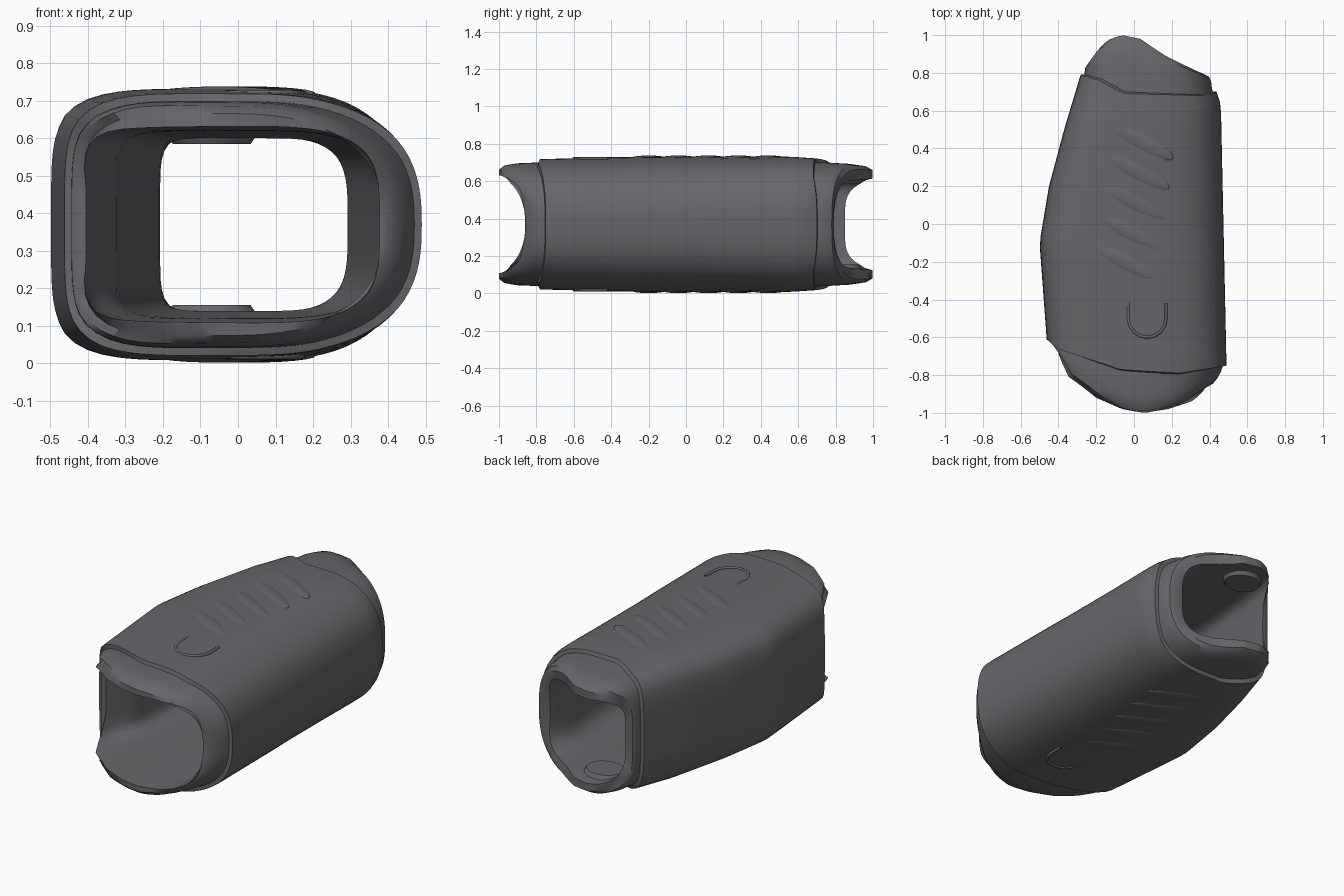
import bpy, bmesh, math

cube = bpy.data.objects.get("Cube")
if cube:
    bpy.data.objects.remove(cube, do_unlink=True)

rubber = bpy.data.materials.new("dark grey rubber")
rubber.use_nodes = True
GREY = (0.135, 0.133, 0.145, 1)
rubber.diffuse_color = GREY
rubber.node_tree.nodes["Principled BSDF"].inputs["Base Color"].default_value = GREY

MID_Z = 0.37
SIDES = 88


def lerp(a, b, t):
    return a + (b - a) * t


def curve(points, v):
    """Piecewise linear lookup."""
    if v <= points[0][0]:
        return points[0][1]
    for (a, p), (b, q) in zip(points, points[1:]):
        if v <= b:
            return lerp(p, q, (v - a) / (b - a))
    return points[-1][1]


# Plan outlines and half height along y
OUT_L = [(-1, -.42), (-.64, -.46), (-.1, -.5), (.2, -.45), (.5, -.37), (.8, -.28), (1, -.25)]
OUT_R = [(-1, .39), (-.87, .43), (-.76, .49), (.63, .46), (.72, .43), (1, .40)]
OUT_H = [(-1, .34), (-.8, .348), (-.2, .362), (.55, .362), (.8, .345), (1, .335)]
IN_L = [(-.64, -.41), (-.48, -.325), (.8, -.21), (1, -.2)]
IN_R = [(-1, .36), (-.8, .385), (.7, .29), (.8, .32), (1, .34)]
IN_H = [(-1, .262), (-.6, .25), (.7, .23), (.9, .235), (1, .245)]
# End and lip-seam positions across the width (0 = right wall, 1 = left wall)
FRONT = [(0, -.63), (.03, -.68), (.1, -.81), (.27, -.92), (.45, -.98), (.6, -1), (.75, -.98), (.88, -.94), (1, -.86)]
BACK = [(0, .85), (.07, .94), (.15, .98), (.25, 1), (.43, .98), (.66, .89), (.93, .81), (1, .79)]
FRONT_SEAM = [(0, -.61), (.05, -.66), (.4, -.77), (.75, -.79), (1, -.75)]
BACK_SEAM = [(0, .79), (.15, .76), (.35, .69), (.9, .68), (1, .7)]


def section(i, n_flat, n_round):
    """Unit cross-section: boxy at -x, rounded at +x."""
    a = 2 * math.pi * i / SIDES
    c, s = math.cos(a), math.sin(a)
    n = n_round if c > 0 else n_flat
    r = (abs(c) ** n + abs(s) ** n) ** (-1 / n)
    return c * r, s * r


def place(sec, y, left, right, high, inset):
    l, r, h = curve(left, y) + inset, curve(right, y) - inset, curve(high, y) - inset
    return (lerp(l, r, (sec[0] + 1) / 2), y, MID_Z + sec[1] * h)


def finish(obj, angle=35):
    obj.data.materials.append(rubber)
    bpy.ops.object.select_all(action="DESELECT")
    obj.select_set(True)
    bpy.context.view_layer.objects.active = obj
    bpy.ops.object.shade_smooth_by_angle(angle=math.radians(angle))


def make(name, bm):
    bmesh.ops.recalc_face_normals(bm, faces=bm.faces)
    mesh = bpy.data.meshes.new(name)
    bm.to_mesh(mesh)
    bm.free()
    obj = bpy.data.objects.new(name, mesh)
    bpy.context.collection.objects.link(obj)
    finish(obj)
    return obj


# Sleeve: outer skin and inner tunnel joined at the rolled lips
LIP = [(0, .045), (.12, .026), (.4, .018), (.7, .018), (.97, .02)]
BODY = 26
bm = bmesh.new()
columns = []
for i in range(SIDES):
    outer, inner = section(i, 5, 2.6), section(i, 8, 4)
    s = (outer[0] + 1) / 2
    yf, yb = curve(FRONT, s), curve(BACK, s)
    sf, sb = curve(FRONT_SEAM, s), curve(BACK_SEAM, s)
    stations = [(lerp(yf, sf, t), d) for t, d in LIP]
    stations += [(lerp(sf, sb, k / BODY), 0) for k in range(BODY + 1)]
    stations += [(lerp(yb, sb, t), d) for t, d in reversed(LIP)]
    loop = [place(outer, y, OUT_L, OUT_R, OUT_H, d) for y, d in stations]
    tunnel = [place(inner, lerp(yb, yf, k / BODY), IN_L, IN_R, IN_H, 0) for k in range(BODY + 1)]
    columns.append([bm.verts.new(p) for p in loop + tunnel])
for i in range(SIDES):
    a, b = columns[i], columns[(i + 1) % SIDES]
    for k in range(len(a)):
        m = (k + 1) % len(a)
        bm.faces.new((a[k], a[m], b[m], b[k]))
make("sleeve", bm)


def dome(name, loc, size, turn=0):
    """Low rounded swelling sunk into the surface."""
    bpy.ops.mesh.primitive_uv_sphere_add(segments=24, ring_count=12, location=loc)
    obj = bpy.context.object
    obj.name = name
    obj.scale = size
    obj.rotation_euler.z = turn
    finish(obj)


for label, sign in (("top", 1), ("bottom", -1)):
    # Slanted grip ridges
    for k in range(5):
        dome(f"{label}_grip_ridge_{k + 1}", (-.05 + .02 * k, -.2 + .16 * k, MID_Z + sign * .35),
             (.2, .05, .018), math.radians(-28))

    # U-shaped button outline, a thin raised strip
    data = bpy.data.curves.new(f"{label}_button_rim", "CURVE")
    data.dimensions = "3D"
    data.bevel_depth = .008
    data.bevel_resolution = 2
    spline = data.splines.new("POLY")
    path = [(-.1, .18)] + [(-.1 * math.cos(a * math.pi / 8), -.1 * math.sin(a * math.pi / 8))
                           for a in range(9)] + [(.1, .08)]
    spline.points.add(len(path) - 1)
    for p, (x, y) in zip(spline.points, path):
        p.co = (.07 + x, -.5 + y, MID_Z + sign * .351, 1)
    rim = bpy.data.objects.new(f"{label}_button_rim", data)
    bpy.context.collection.objects.link(rim)
    data.materials.append(rubber)

    # Chamfered pad inside the back lip
    bm = bmesh.new()
    bmesh.ops.create_cone(bm, cap_ends=True, segments=20, radius1=1, radius2=.8, depth=1)
    for v in bm.verts:
        v.co = (-.07 + v.co.x * .13, .84 + v.co.y * .11, MID_Z + sign * (.235 - v.co.z * .04))
    make(f"{label}_lip_pad", bm)
